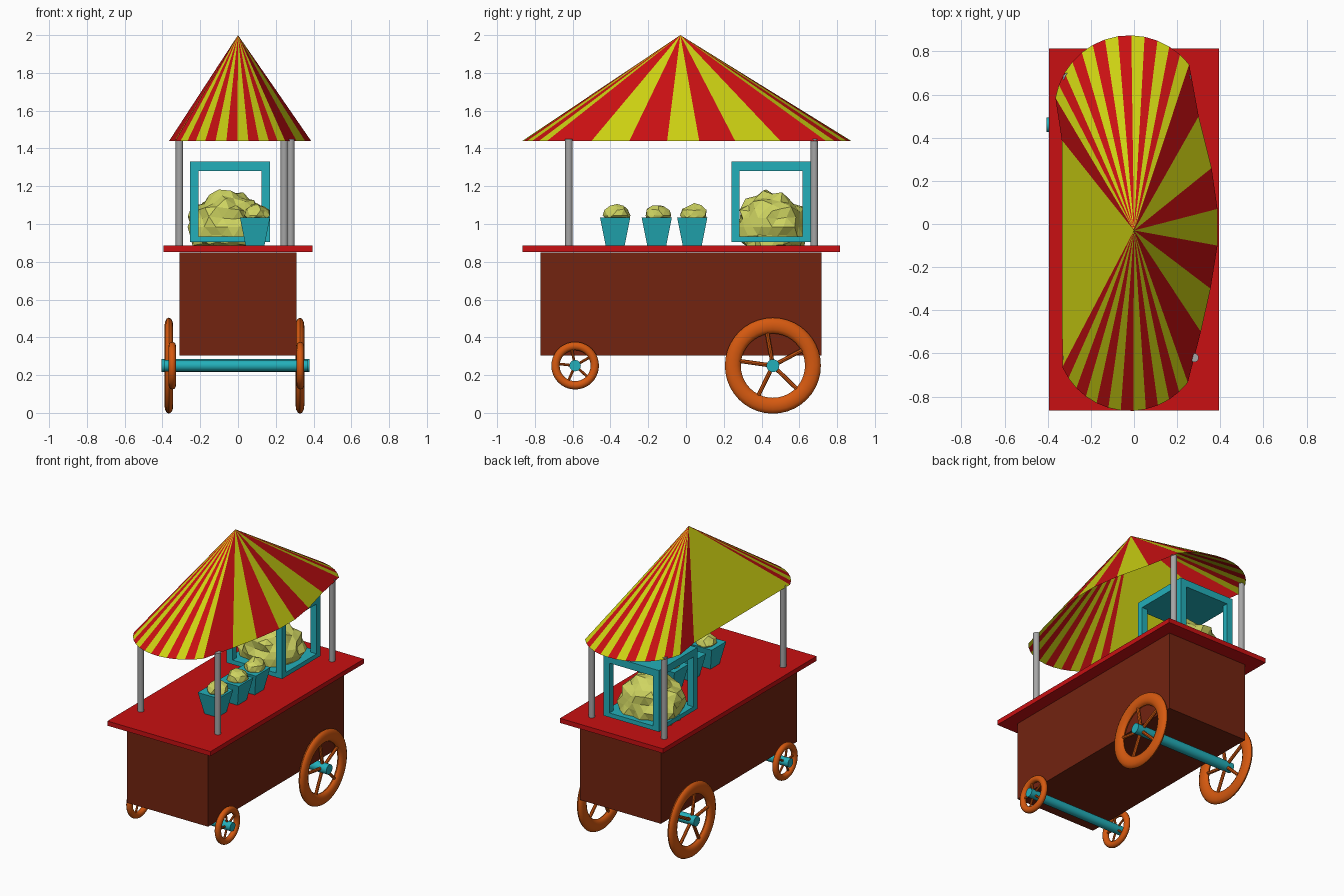
import bpy, bmesh, math, random
from mathutils import Vector, Matrix

if "Cube" in bpy.data.objects:
    bpy.data.objects.remove(bpy.data.objects["Cube"], do_unlink=True)
random.seed(4)


def material(name, r, g, b):
    m = bpy.data.materials.new(name)
    m.use_nodes = True
    m.diffuse_color = (r, g, b, 1)
    bsdf = next(n for n in m.node_tree.nodes if n.type == 'BSDF_PRINCIPLED')
    bsdf.inputs["Base Color"].default_value = (r, g, b, 1)
    return m


RED = material("bright red", 0.58, 0.005, 0.006)
YELLOW = material("awning yellow", 0.6, 0.63, 0.006)
BROWN = material("dark brown", 0.17, 0.017, 0.005)
ORANGE = material("wheel orange", 0.67, 0.1, 0.005)
TEAL = material("teal", 0.017, 0.43, 0.49)
CORN = material("popcorn yellow", 0.62, 0.66, 0.12)
GRAY = material("pole gray", 0.38, 0.38, 0.38)


def finish(name, bm, *mats, smooth=False):
    mesh = bpy.data.meshes.new(name)
    bm.to_mesh(mesh)
    bm.free()
    for m in mats:
        mesh.materials.append(m)
    obj = bpy.data.objects.new(name, mesh)
    bpy.context.collection.objects.link(obj)
    if smooth:
        bpy.ops.object.select_all(action='DESELECT')
        obj.select_set(True)
        bpy.context.view_layer.objects.active = obj
        bpy.ops.object.shade_smooth_by_angle(angle=math.radians(40))
    return obj


def add_box(bm, lo, hi):
    lo, hi = Vector(lo), Vector(hi)
    mat = Matrix.Translation((lo + hi) / 2) @ Matrix.Diagonal((*(hi - lo), 1))
    bmesh.ops.create_cube(bm, size=1, matrix=mat)


def box(name, lo, hi, mat):
    bm = bmesh.new()
    add_box(bm, lo, hi)
    return finish(name, bm, mat)


def add_rod(bm, a, b, radius, sides=20):
    a, b = Vector(a), Vector(b)
    d = b - a
    mat = Matrix.Translation((a + b) / 2) @ d.to_track_quat('Z', 'Y').to_matrix().to_4x4()
    bmesh.ops.create_cone(bm, cap_ends=True, segments=sides, radius1=radius,
                          radius2=radius, depth=d.length, matrix=mat)


def rod(name, a, b, radius, mat):
    bm = bmesh.new()
    add_rod(bm, a, b, radius)
    return finish(name, bm, mat, smooth=True)


# Cart body and counter
box("cart_body", (-0.31, -0.77, 0.305), (0.31, 0.717, 0.85), BROWN)
box("counter_top", (-0.395, -0.865, 0.853), (0.395, 0.815, 0.885), RED)

# Awning poles
for i, (x, y) in enumerate([(-0.31, -0.62), (0.28, -0.62), (0.245, 0.68), (-0.31, 0.68)]):
    rod(f"awning_pole_{i + 1}", (x, y, 0.88), (x, y, 1.45), 0.02, GRAY)


# Striped awning: an open cone over an irregular oval rim
def arc(cx, cy, r, start, end, n):
    angles = [math.radians(start + (end - start) * i / n) for i in range(n + 1)]
    return [(cx + r * math.cos(a), cy + r * math.sin(a)) for a in angles]


rim = arc(-0.02, 0.525, 0.35, 38, 170, 13)
rim.append((-0.335, 0.39))
rim += arc(-0.02, -0.525, 0.342, 204, 322, 12)
rim += [(0.31, -0.5), (0.355, -0.3), (0.387, -0.1), (0.387, 0.07), (0.36, 0.26), (0.3, 0.5)]
bm = bmesh.new()
apex = bm.verts.new((0, -0.03, 2))
ring = [bm.verts.new((x, y, 1.44)) for x, y in rim]
for i, v in enumerate(ring):
    face = bm.faces.new((v, ring[(i + 1) % len(ring)], apex))
    face.material_index = i % 2
finish("striped_awning", bm, YELLOW, RED)


# Spoked wheels
def wheel(name, x, y, z, major, minor, width, spoke, turn):
    bm = bmesh.new()
    rings = []
    for i in range(40):
        a = math.tau * i / 40
        loop = []
        for j in range(12):
            b = math.tau * j / 12
            r = major + minor * math.cos(b)
            loop.append(bm.verts.new((x + width * math.sin(b),
                                      y + r * math.cos(a), z + r * math.sin(a))))
        rings.append(loop)
    for i in range(40):
        p, q = rings[i], rings[(i + 1) % 40]
        for j in range(12):
            k = (j + 1) % 12
            bm.faces.new((p[j], q[j], q[k], p[k]))
    for s in range(5):
        a = math.radians(turn + 72 * s)
        add_rod(bm, (x, y, z),
                (x, y + major * math.cos(a), z + major * math.sin(a)), spoke, 8)
    bmesh.ops.recalc_face_normals(bm, faces=bm.faces)
    finish(name, bm, ORANGE, smooth=True)


AXLE_Z = 0.25
for side, x in (("right", -0.366), ("left", 0.328)):
    wheel(f"big_wheel_{side}", x, 0.46, AXLE_Z, 0.212, 0.042, 0.023, 0.011, 100)
for side, x in (("right", -0.348), ("left", 0.33)):
    wheel(f"small_wheel_{side}", x, -0.587, AXLE_Z, 0.104, 0.022, 0.02, 0.007, 30)
rod("big_axle", (-0.405, 0.46, AXLE_Z), (0.378, 0.46, AXLE_Z), 0.034, TEAL)
rod("small_axle", (-0.39, -0.587, AXLE_Z), (0.37, -0.587, AXLE_Z), 0.03, TEAL)

# Popcorn machine frame: base, lid and four corner posts
X0, X1, Y0, Y1, Z0, Z1 = -0.255, 0.17, 0.24, 0.66, 0.905, 1.33
bm = bmesh.new()
add_box(bm, (X0, Y0, Z0), (X1, Y1, Z0 + 0.03))
add_box(bm, (X0, Y0, Z1 - 0.05), (X1, Y1, Z1))
for x in (X0, X1 - 0.046):
    for y in (Y0, Y1 - 0.042):
        add_box(bm, (x, y, Z0 + 0.03), (x + 0.046, y + 0.042, Z1 - 0.05))
finish("popcorn_machine", bm, TEAL)


# Lumpy faceted popcorn
def lump(name, centre, size, floor, rough, detail):
    bm = bmesh.new()
    bmesh.ops.create_icosphere(bm, subdivisions=detail, radius=1)
    for v in bm.verts:
        v.co *= 1 + random.uniform(-rough, rough)
        v.co = Vector(c + s * p for c, s, p in zip(centre, size, v.co))
        v.co.z = max(v.co.z, floor)
    bmesh.ops.dissolve_degenerate(bm, dist=0.0001, edges=bm.edges)
    finish(name, bm, CORN)


lump("popcorn_pile", (-0.055, 0.455, 0.985), (0.205, 0.185, 0.185), 0.886, 0.11, 3)

# Popcorn cups: tapered square tubs
for i, y in enumerate((-0.375, -0.155, 0.033)):
    bm = bmesh.new()
    mat = Matrix.Translation((0.09, y, 0.96)) @ Matrix.Rotation(math.pi / 4, 4, 'Z')
    bmesh.ops.create_cone(bm, cap_ends=True, segments=4, radius1=0.05 * math.sqrt(2),
                          radius2=0.08 * math.sqrt(2), depth=0.15, matrix=mat)
    finish(f"popcorn_cup_{i + 1}", bm, TEAL)
    lump(f"cup_popcorn_{i + 1}", (0.1, y + 0.01, 1.045), (0.066, 0.07, 0.06), 1.03, 0.12, 2)
